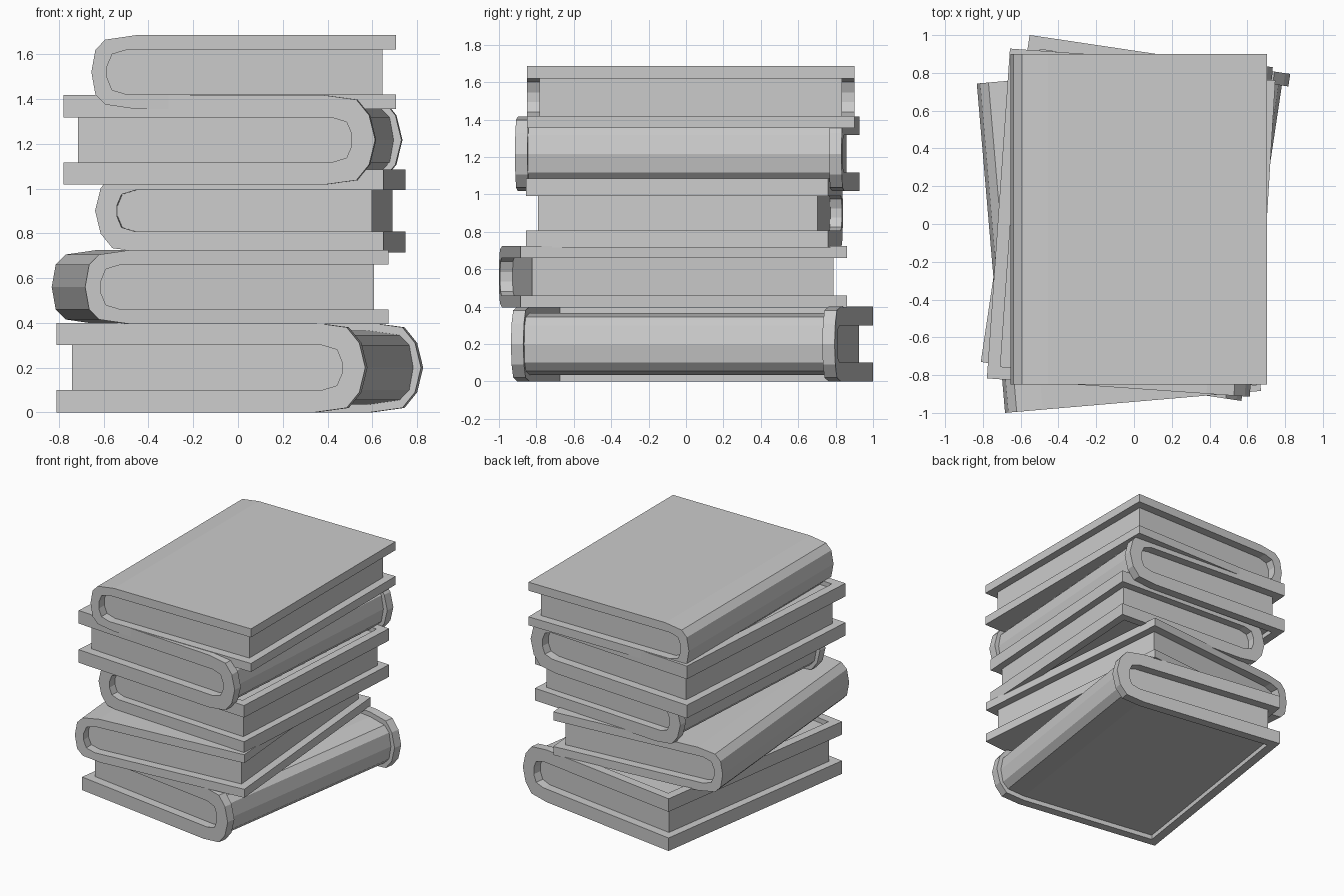
import bpy, bmesh
from math import radians

if "Cube" in bpy.data.objects:
    bpy.data.objects.remove(bpy.data.objects["Cube"])

LENGTH = 1.75      # book height along y
WIDTH = 1.36       # plain book, fore edge to spine
LIP = 0.067        # overhang of cover past pages, and width of raised rim
RIM = 0.035        # height of the raised rim

# half profiles: (distance from plain spine tip, height), from the fore edge to the spine
PLAIN = [(0.2, 0.165), (0.062, 0.145), (0.018, 0.1), (0.0, 0.0)]
RAISED = [(0.195, 0.2), (0.049, 0.18), (-0.008, 0.11), (-RIM, 0.0)]
INNER = [(0.16, 0.1), (0.093, 0.08), (0.07, 0.025)]


def mirror(half):
    """Continue a half profile below the middle line."""
    return half + [(x, -z) for x, z in reversed(half) if z > 0]


def loft(name, rings):
    """Skin a list of (y, profile) rings and cap both ends."""
    bm = bmesh.new()
    loops = [[bm.verts.new((x, y, z)) for x, z in prof] for y, prof in rings]
    n = len(loops[0])
    for a, b in zip(loops, loops[1:]):
        for i in range(n):
            j = (i + 1) % n
            bm.faces.new((a[i], a[j], b[j], b[i]))
    bm.faces.new(loops[0])
    bm.faces.new(loops[-1])
    bmesh.ops.remove_doubles(bm, verts=bm.verts[:], dist=1e-5)
    bmesh.ops.recalc_face_normals(bm, faces=bm.faces[:])
    mesh = bpy.data.meshes.new(name)
    bm.to_mesh(mesh)
    bm.free()
    return mesh


def centred(prof, shift):
    return [(x - WIDTH / 2 + shift, z) for x, z in prof]


def cover_mesh(raised):
    shift = RIM / 2 if raised else 0
    h = LENGTH / 2
    inside = mirror([(WIDTH, 0.1)] + INNER)[::-1]
    if not raised:
        prof = centred(mirror([(WIDTH, 0.165)] + PLAIN) + inside, shift)
        return loft("plain_cover", [(-h, prof), (h, prof)])
    # full-height rim at both ends and fore edge, sunken panel between
    edge = WIDTH - LIP
    rim = centred(mirror([(WIDTH, 0.2), (edge, 0.2), (edge, 0.2)] + RAISED) + inside, shift)
    panel = centred(mirror([(WIDTH, 0.2), (edge, 0.2), (edge, 0.165)] + PLAIN) + inside, shift)
    k = h - LIP
    return loft("rimmed_cover", [(-h, rim), (-k, rim), (-k, panel),
                                 (k, panel), (k, rim), (h, rim)])


def page_mesh(raised):
    prof = centred(mirror([(WIDTH - LIP + 0.007, 0.1)] + INNER), RIM / 2 if raised else 0)
    k = LENGTH / 2 - LIP
    return loft("pages", [(-k, prof), (k, prof)])


meshes = {r: (cover_mesh(r), page_mesh(r)) for r in (False, True)}

# books bottom to top: raised rim, x, y, base z, turn in degrees, scale
books = [
    (True, 0.008, 0.032, 0.0, 171.5, 1.0),
    (False, -0.08, -0.07, 0.395, 4.9, 1.0),
    (True, 0.055, -0.008, 0.715, -3.5, 0.925),
    (True, -0.022, 0.007, 1.017, 176.0, 1.0),
    (False, 0.025, 0.025, 1.355, 0.0, 1.0),
]
for i, (raised, x, y, base, turn, s) in enumerate(books, 1):
    half = 0.2 if raised else 0.165
    for part, mesh in zip(("cover", "pages"), meshes[raised]):
        ob = bpy.data.objects.new(f"book_{i}_{part}", mesh)
        ob.location = (x, y, base + half * s)
        ob.rotation_euler.z = radians(turn)
        ob.scale = (s, s, s)
        bpy.context.collection.objects.link(ob)
